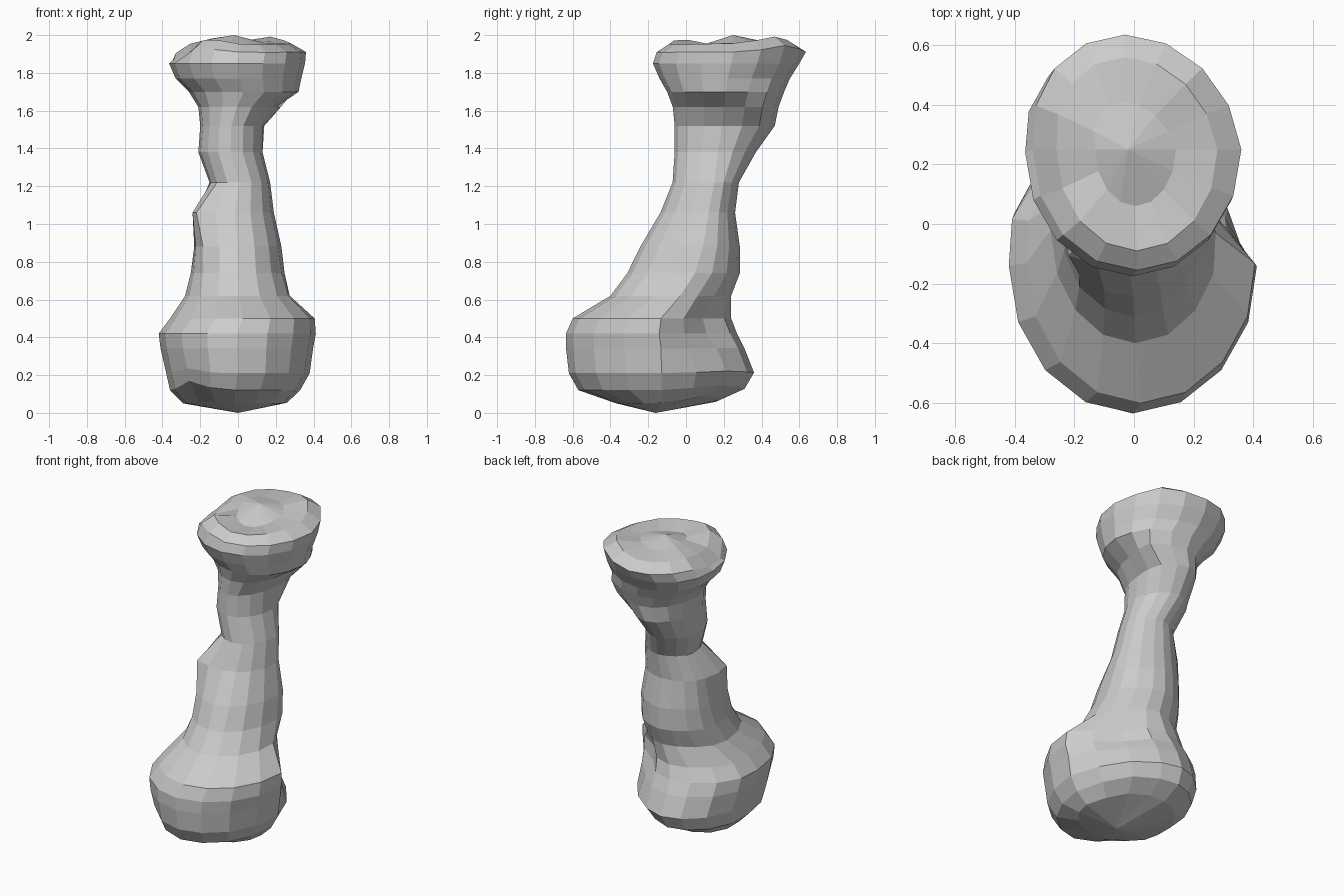
import bpy
import bmesh
from math import cos, sin, pi, exp
from mathutils import Vector

default_cube = bpy.data.objects.get("Cube")
if default_cube:
    bpy.data.objects.remove(default_cube, do_unlink=True)

SEGMENTS = 16

# Bone cross-sections: height, left x, right x, front y, back y, y of widest point
SECTIONS = [
    (.05, -.29, .26, -.37, .18, -.13),
    (.12, -.36, .33, -.57, .31, -.13),
    (.21, -.38, .38, -.62, .36, -.13),
    (.34, -.41, .4, -.635, .31, -.13),
    (.42, -.42, .415, -.635, .27, -.14),
    (.5, -.36, .41, -.6, .24, -.13),
    (.62, -.28, .29, -.4, .24, -.02),
    (.74, -.25, .25, -.31, .285, .05),
    (.88, -.23, .23, -.24, .285, .09),
    (1.06, -.21, .19, -.13, .26, .12),
    (1.22, -.15, .17, -.07, .28, .15),
    (1.38, -.21, .13, -.06, .37, .17),
    (1.52, -.2, .13, -.06, .47, .19),
    (1.62, -.21, .2, -.07, .49, .2),
    (1.7, -.26, .32, -.1, .52, .21),
    (1.77, -.33, .335, -.14, .55, .22),
    (1.85, -.365, .355, -.175, .6, .24),
    (1.91, -.34, .36, -.155, .635, .25),
    (1.955, -.26, .28, -.09, .56, .25),
    (1.96, -.13, .14, .06, .41, .25),
]


def section_point(section, angle):
    """Oval with its own widest line; the rear is narrower and leans to one side."""
    z, left, right, front, back, mid = section
    c, s = cos(angle), sin(angle)
    depth = (back - mid) if s > 0 else (mid - front)
    pinch = 1.2 if s > 0 and z < 1.4 else 1
    lean = .07 if z < .6 else .04 if z > 1.65 else 0
    reach = abs(c) ** pinch * (1 if c > 0 else -1)
    x = (left + right) / 2 + (right - left) / 2 * reach - lean * max(s, 0)
    return Vector((x, mid + depth * s, z))


# Local shaping: centre, radius, push
KNOBS = [
    ((-.17, -.05, 1.06), .12, (-.07, -.05, 0)),  # ridge knob on the shaft
    ((-.17, -.17, .86), .12, (-.02, -.02, 0)),  # lower end of that ridge
    ((.26, .1, .46), .16, (-.08, -.05, 0)),  # groove between side and rear lobes
    ((.08, .12, .05), .2, (0, 0, .04)),  # arch under the groove
    ((-.25, -.45, .12), .12, (0, 0, .05)),  # arch under the front
    ((.16, .4, 1.6), .12, (.08, 0, 0)),  # shelf behind the neck
]
TOP_WAVES = [
    ((-.34, .15, 1.91), .16, (0, 0, -.06)),  # low side of the top joint
    ((.2, .5, 1.95), .15, (0, 0, .04)),  # rear rise
    ((-.17, -.03, 1.95), .12, (0, 0, .035)),  # front corner rise
    ((.03, .08, 1.95), .13, (0, 0, -.03)),  # front hollow
    ((-.13, .27, 1.95), .12, (0, 0, .03)),  # cross ridge
]


def sculpt(p):
    """Push a point by every nearby shaping knob."""
    q = p.copy()
    for centre, radius, push in KNOBS + (TOP_WAVES if p.z > 1.9 else []):
        distance = (p - Vector(centre)).length
        q += Vector(push) * exp(-(distance / radius) ** 2)
    return q


# Whole bone lofted from the sections
bm = bmesh.new()
rings = []
for section in SECTIONS:
    angles = [2 * pi * i / SEGMENTS for i in range(SEGMENTS)]
    rings.append([bm.verts.new(sculpt(section_point(section, a))) for a in angles])

for lower, upper in zip(rings, rings[1:]):
    for i in range(SEGMENTS):
        j = (i + 1) % SEGMENTS
        bm.faces.new((lower[i], lower[j], upper[j], upper[i]))

# Joint ends closed with shallow fans
bottom = bm.verts.new((0, -.16, 0))
top = bm.verts.new((-.02, .25, 2))
for i in range(SEGMENTS):
    j = (i + 1) % SEGMENTS
    bm.faces.new((rings[0][j], rings[0][i], bottom))
    bm.faces.new((rings[-1][i], rings[-1][j], top))
bmesh.ops.recalc_face_normals(bm, faces=bm.faces)

mesh = bpy.data.meshes.new("bone")
bm.to_mesh(mesh)
bm.free()
bone = bpy.data.objects.new("bone", mesh)
bpy.context.collection.objects.link(bone)

# Plain grey surface
grey = bpy.data.materials.new("light grey")
grey.use_nodes = True
colour = (.6, .6, .6, 1)
grey.diffuse_color = colour
grey.node_tree.nodes["Principled BSDF"].inputs["Base Color"].default_value = colour
mesh.materials.append(grey)
